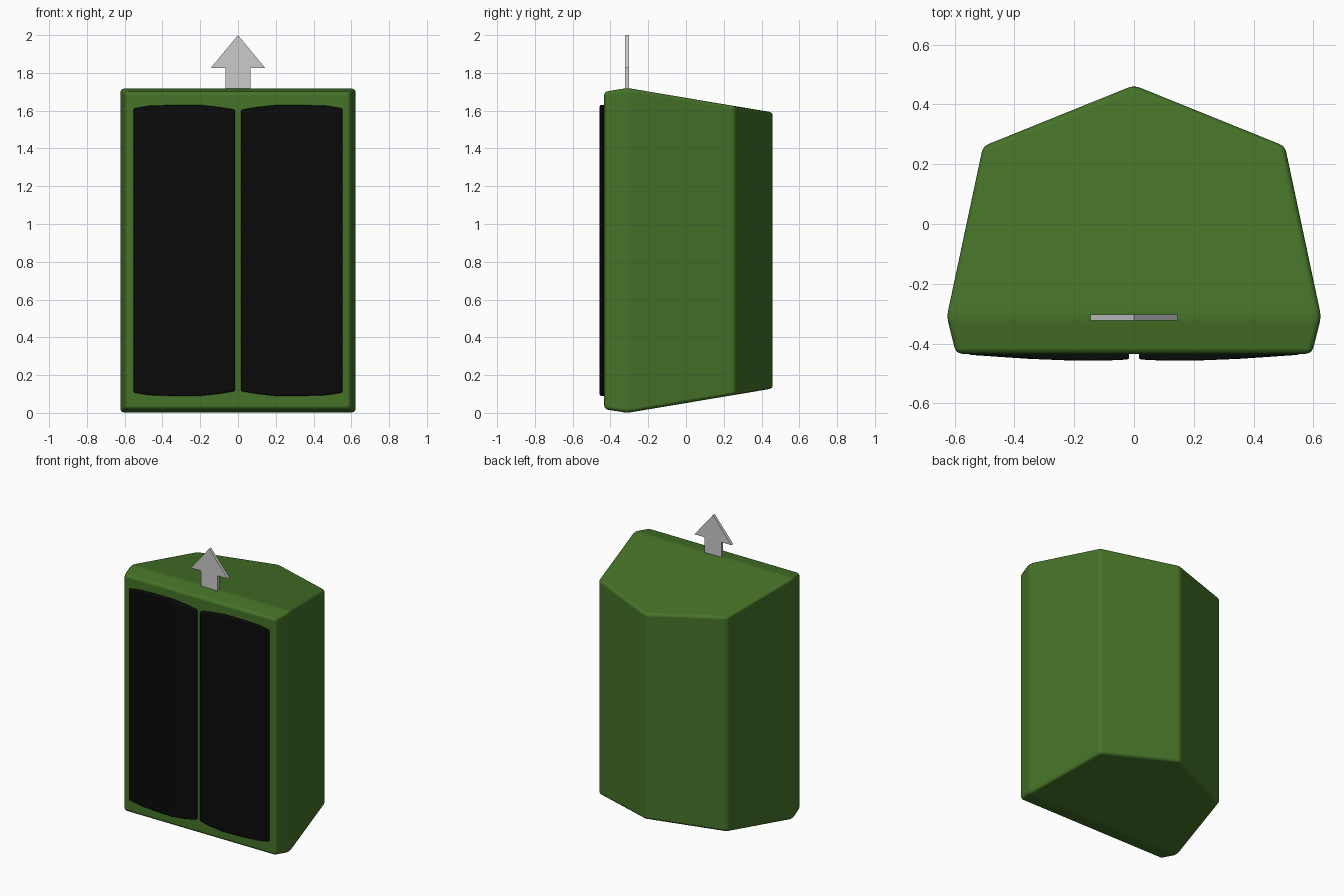
import bpy, bmesh

if "Cube" in bpy.data.objects:
    bpy.data.objects.remove(bpy.data.objects["Cube"])


def material(name, rgb):
    m = bpy.data.materials.new(name)
    m.diffuse_color = (*rgb, 1)
    m.use_nodes = True
    m.node_tree.nodes["Principled BSDF"].inputs["Base Color"].default_value = m.diffuse_color
    return m


def make(name, verts, faces, mat=None, bevel=0, angle=None):
    bm = bmesh.new()
    vs = [bm.verts.new(v) for v in verts]
    for f in faces:
        bm.faces.new([vs[i] for i in f])
    bmesh.ops.recalc_face_normals(bm, faces=bm.faces)
    for f in bm.faces:
        f.smooth = bevel > 0
    me = bpy.data.meshes.new(name)
    bm.to_mesh(me)
    bm.free()
    ob = bpy.data.objects.new(name, me)
    bpy.context.collection.objects.link(ob)
    if mat:
        me.materials.append(mat)
    if bevel:
        b = ob.modifiers.new("rounded_edges", "BEVEL")
        b.width, b.segments, b.harden_normals = bevel, 3, True
        b.limit_method = "NONE" if angle is None else "ANGLE"
        if angle is not None:
            b.angle_limit = angle
    return ob


green = material("green_shell", (0.06, 0.17, 0.021))
black = material("black_cloth", (0.003, 0.003, 0.003))

# Cabinet: seven-sided plan, top and bottom tapering towards the back
half = [(0.595, -0.434, 0.02), (0.626, -0.31, 0), (0.505, 0.26, 0.096)]
plan = half + [(0, 0.464, 0.13)] + [(-x, y, z) for x, y, z in reversed(half)]
n = len(plan)
verts = plan + [(x, y, 1.72 - z) for x, y, z in plan]
faces = [(i, (i + 1) % n, (i + 1) % n + n, i + n) for i in range(n)]
for o in (0, n):
    faces += [[o, o + 1, o + 5, o + 6], [o + i for i in range(1, 6)]]
make("cabinet", verts, faces, green, 0.02)

# Front panels: bowed columns of (x, front y, top z), mirrored in z and x
columns = [(0.016, -0.453, 1.605), (0.1, -0.457, 1.619), (0.2, -0.457, 1.63),
           (0.35, -0.451, 1.63), (0.47, -0.443, 1.626), (0.555, -0.437, 1.614)]
for side, sx in (("right", 1), ("left", -1)):
    verts, faces = [], []
    for x, y, z in columns:
        verts += [(sx * x, y, 1.72 - z), (sx * x, y, z),
                  (sx * x, -0.42, z), (sx * x, -0.42, 1.72 - z)]
    for c in range(len(columns) - 1):
        for k in range(4):
            a, b = c * 4 + k, c * 4 + (k + 1) % 4
            faces.append((a, b, b + 4, a + 4))
    last = len(verts) - 4
    faces += [(0, 1, 2, 3), range(last, last + 4)]
    make(f"{side}_front_panel", verts, faces, black, 0.012, 0.7)

# Flat arrow standing on the roof
outline = [(-0.066, 1.71), (0.066, 1.71), (0.066, 1.825), (0.145, 1.825),
           (0, 2.0), (-0.145, 1.825), (-0.066, 1.825)]
n = len(outline)
verts = [(x, y, z) for y in (-0.323, -0.302) for x, z in outline]
faces = [(i, (i + 1) % n, (i + 1) % n + n, i + n) for i in range(n)]
faces += [range(n), range(n, 2 * n)]
make("up_arrow", verts, faces)
